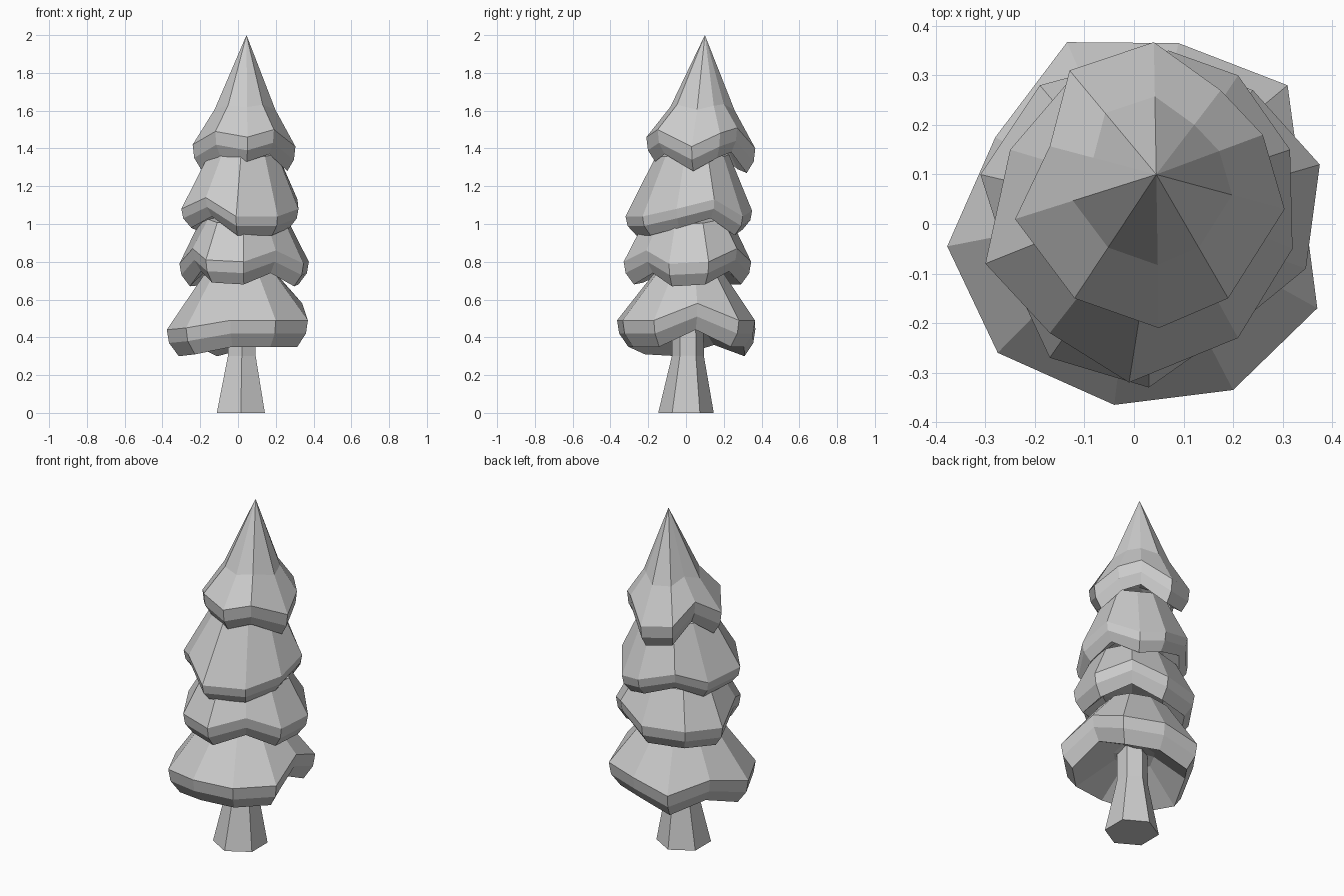
import bpy
import bmesh
import math
from mathutils import Vector

cube = bpy.data.objects.get("Cube")
if cube:
    bpy.data.objects.remove(cube, do_unlink=True)

grey = bpy.data.materials.new("plain_grey")
grey.use_nodes = True
colour = (0.6, 0.6, 0.6, 1)
grey.diffuse_color = colour
grey.node_tree.nodes["Principled BSDF"].inputs["Base Color"].default_value = colour


def loft(name, rings, top=None, bottom=None):
    """Skin a stack of rings, listed from top to bottom, with optional end points."""
    bm = bmesh.new()
    loops = [[bm.verts.new(p) for p in ring] for ring in rings]
    count = len(loops[0])
    for upper, lower in zip(loops, loops[1:]):
        for i in range(count):
            j = (i + 1) % count
            bm.faces.new((upper[i], lower[i], lower[j], upper[j]))
    for loop, tip in ((loops[0], top), (loops[-1], bottom)):
        if tip is not None:
            end = bm.verts.new(tip)
            for i in range(count):
                bm.faces.new((loop[i], loop[(i + 1) % count], end))
    bmesh.ops.recalc_face_normals(bm, faces=bm.faces)
    mesh = bpy.data.meshes.new(name)
    bm.to_mesh(mesh)
    bm.free()
    mesh.materials.append(grey)
    obj = bpy.data.objects.new(name, mesh)
    bpy.context.collection.objects.link(obj)
    return obj


def toward(ring, centre, scale, rise):
    """Shrink a ring about a centre axis and shift it up or down."""
    c = Vector(centre)
    return [Vector((c.x + (p.x - c.x) * scale, c.y + (p.y - c.y) * scale, p.z + rise))
            for p in ring]


def level(ring, height, keep):
    """Flatten a ring's waves around a height."""
    mean = sum(p.z for p in ring) / len(ring)
    return [Vector((p.x, p.y, height + (p.z - mean) * keep)) for p in ring]


def tier(name, points, crown, shoulder, height, tip, band, lip, neck):
    """A wavy skirt: shoulder, rim, upright band, tucked lip and hollow underside."""
    rim = [Vector(p) * 0.01 for p in points]
    middle = sum(rim, Vector()) / len(rim)
    rings = [
        level(toward(rim, crown, shoulder, 0), height, 0.3),
        rim,
        toward(rim, middle, 0.97, -band),
        toward(rim, middle, 0.84, -band - lip),
        level(toward(rim, crown, neck, 0), middle.z - 0.02, 0.3),
    ]
    hub = Vector((crown[0], crown[1], middle.z))
    return loft(name, rings, (crown[0], crown[1], tip), hub)


# Foliage rims in hundredths, counter-clockwise
tier("bottom_foliage",
     [(37, -17, 49), (34, 6, 58), (31, 28, 49), (9, 36.5, 49), (-13.5, 36.7, 44),
      (-28, 17.5, 50), (-37.7, -4.5, 44), (-27.5, -26, 45), (-4, -36.5, 49), (20, -33.5, 49)],
     (0.01, 0.03, 0), 0.5, 0.74, 0.82, 0.07, 0.07, 0.3)
tier("lower_foliage",
     [(34.7, -9, 79), (37.5, 12, 80), (24, 27, 87), (5, 34.5, 80), (-19, 28, 80),
      (-31, 10, 79), (-24, -12, 87), (-17, -27, 81), (3, -33, 80), (20, -21, 86)],
     (0.03, 0.02, 0), 0.7, 1.01, 1.06, 0.06, 0.06, 0.5)
tier("upper_foliage",
     [(21, -23, 104), (32, -5, 108), (31.5, 15, 113), (21, 30, 104), (7, 35, 107),
      (-13, 29, 113), (-25, 15, 106), (-30, -8, 108), (-17, -22, 114), (-1, -32, 104)],
     (0.05, 0.06, 0), 0.58, 1.37, 1.42, 0.05, 0.05, 0.55)
tier("top_foliage",
     [(4, 36.7, 140), (17.5, 27, 151), (26, 18, 148), (30.4, 3, 141), (19, -15, 150),
      (5, -21, 146), (-12, -15, 149), (-24, 1, 142), (-17, 15.7, 152), (-13, 31, 142)],
     (0.045, 0.10, 0), 0.59, 1.62, 2.0, 0.07, 0.06, 0.5)


# Tapered six-sided trunk with a flared foot
def hexagon(x, y, radius, z):
    return [Vector((x + radius * math.sin(math.tau * i / 6),
                    y + radius * math.cos(math.tau * i / 6), z)) for i in range(6)]


loft("trunk",
     [hexagon(0.02, 0.01, 0.08, 0.65), hexagon(0.02, 0.01, 0.085, 0.3),
      hexagon(0.015, 0, 0.147, 0)],
     (0.02, 0.01, 0.65), (0.015, 0, 0))
